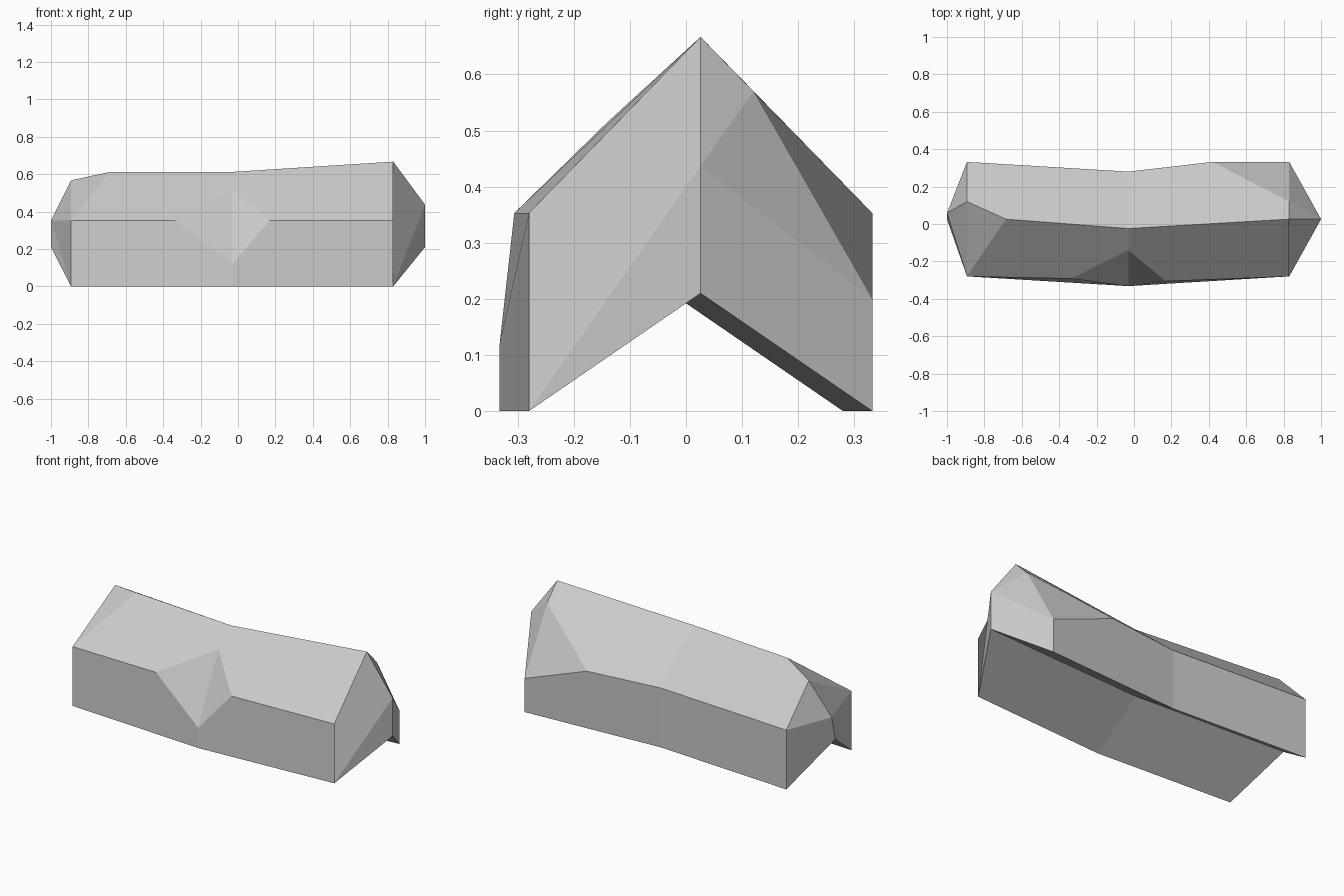
import bpy
import bmesh

cube = bpy.data.objects.get("Cube")
if cube:
    bpy.data.objects.remove(cube, do_unlink=True)

EAVE = 0.353
GROOVE = 0.21
HALF = 0.306

bm = bmesh.new()
points = {}


def point(name, x, y, z):
    points[name] = bm.verts.new((x, y, z))


def face(names):
    bm.faces.new([points[n] for n in names.split()])


# Gabled cross-sections: front and back walls around a shifted centre line
def section(tag, x, centre):
    for side, y in (("front", centre - HALF), ("back", centre + HALF)):
        point(f"{side}_low_{tag}", x, y, 0)
        point(f"{side}_eave_{tag}", x, y, EAVE)


section("r", -0.893, 0.026)
section("m", -0.03, -0.026)
section("l", 0.83, 0.026)

# Ridge line along the top and groove line below
point("ridge_r", -0.685, 0.026, 0.612)
point("ridge_m", -0.03, -0.024, 0.612)
point("ridge_l", 0.83, 0.026, 0.667)
point("groove_r", -1, 0.026, GROOVE)
point("groove_m", -0.03, -0.026, GROOVE)
point("groove_l", 1, 0.026, GROOVE)

# Pointed ends, chipped corners and the front notch
point("tip_r", -1, 0.058, EAVE)
point("tip_l", 1, 0.026, 0.437)
point("chip_r", -0.893, 0.12, 0.567)
point("chip_l", 0.83, 0.12, 0.57)
point("chip_eave", 0.42, 0.332, EAVE)
point("chip_wall", 0.83, 0.332, 0.2)
point("notch_low", -0.03, -0.332, 0.12)
point("notch_top", -0.03, -0.14, 0.515)
point("notch_r", -0.335, -0.292, EAVE)
point("notch_l", 0.17, -0.306, EAVE)

# Front wall, front roof and underside, the same on both halves
for s in "rl":
    face(f"front_low_{s} front_low_m notch_low notch_{s} front_eave_{s}")
    face(f"front_eave_{s} notch_{s} notch_top ridge_m ridge_{s}")
    face(f"notch_{s} notch_low notch_top")
    for side in ("front", "back"):
        face(f"{side}_low_{s} {side}_low_m groove_m groove_{s}")

# Back wall and back roof
face("back_low_r back_low_m back_eave_m back_eave_r")
face("back_low_m back_low_l chip_wall chip_eave back_eave_m")
face("ridge_r ridge_m back_eave_m back_eave_r chip_r")
face("ridge_m ridge_l chip_l chip_eave back_eave_m")
face("chip_l chip_eave chip_wall")

# Right end
face("ridge_r chip_r front_eave_r")
face("chip_r tip_r front_eave_r")
face("chip_r back_eave_r tip_r")
face("back_eave_r back_low_r groove_r tip_r")
face("front_eave_r tip_r front_low_r")
face("front_low_r tip_r groove_r")

# Left end
face("ridge_l front_eave_l front_low_l tip_l")
face("front_low_l groove_l tip_l")
face("ridge_l tip_l chip_l")
face("chip_l tip_l chip_wall")
face("chip_wall tip_l groove_l back_low_l")

# Drop the unused eave corner replaced by the chip
bmesh.ops.delete(bm, geom=[v for v in bm.verts if not v.link_faces], context="VERTS")
bmesh.ops.recalc_face_normals(bm, faces=bm.faces[:])

mesh = bpy.data.meshes.new("stone_ridge")
bm.to_mesh(mesh)
bm.free()
stone = bpy.data.objects.new("stone_ridge", mesh)
bpy.context.collection.objects.link(stone)

# Plain grey stone
grey = bpy.data.materials.new("stone_grey")
grey.use_nodes = True
colour = (0.6, 0.6, 0.6, 1)
grey.diffuse_color = colour
grey.node_tree.nodes["Principled BSDF"].inputs["Base Color"].default_value = colour
mesh.materials.append(grey)
